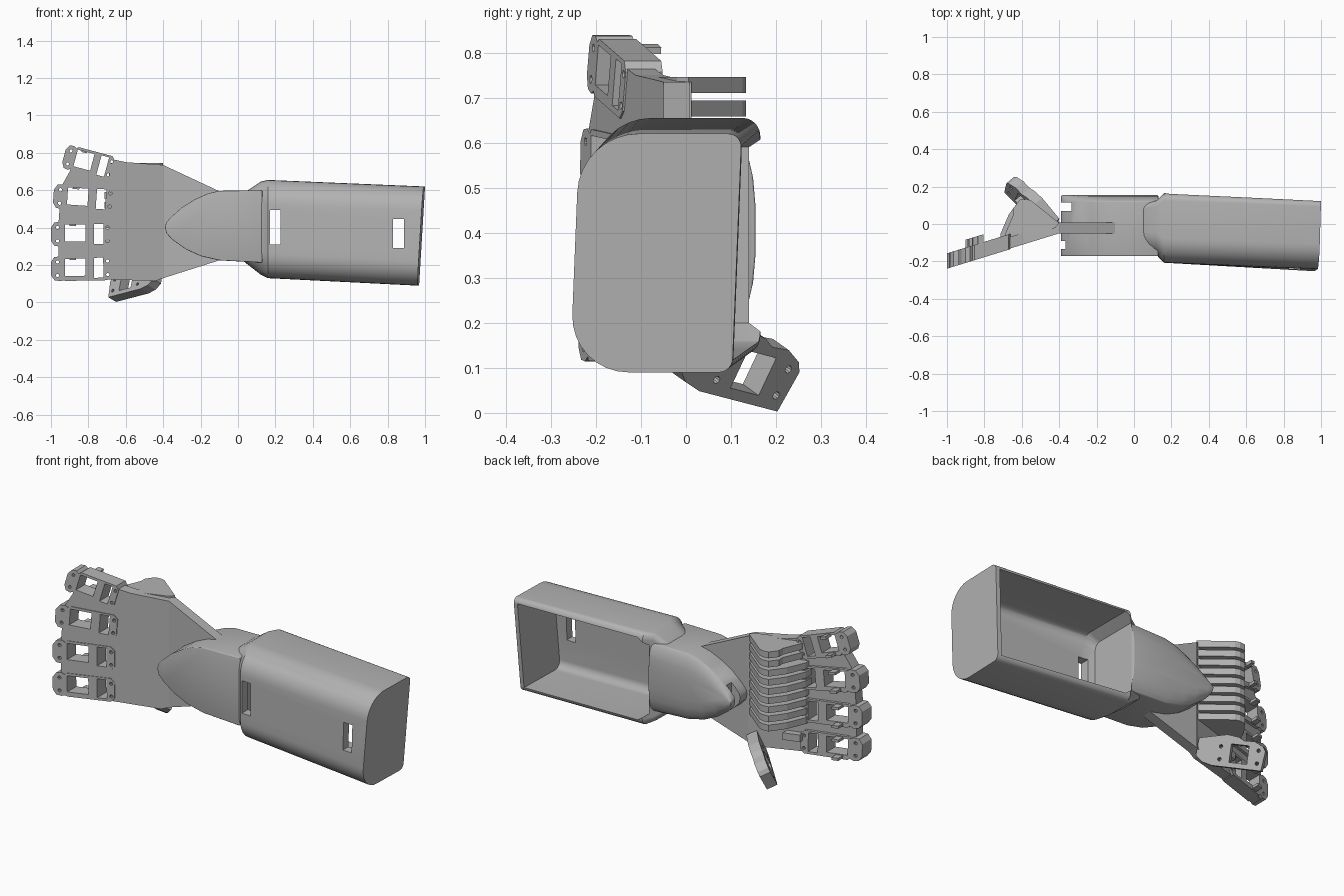
import bpy, bmesh, math
from mathutils import Vector

old = bpy.data.objects.get("Cube")
if old:
    bpy.data.objects.remove(old, do_unlink=True)

grey = bpy.data.materials.new("plain grey")
grey.use_nodes = True
COLOUR = (0.45, 0.45, 0.45, 1)
grey.diffuse_color = COLOUR
for node in grey.node_tree.nodes:
    if node.type == 'BSDF_PRINCIPLED':
        node.inputs["Base Color"].default_value = COLOUR


def loft(name, rings):
    """Skin a closed solid over rings of equal point count."""
    bm = bmesh.new()
    loops = [[bm.verts.new(p) for p in ring] for ring in rings]
    n = len(loops[0])
    for a, b in zip(loops, loops[1:]):
        for i in range(n):
            j = (i + 1) % n
            bm.faces.new((a[i], a[j], b[j], b[i]))
    bm.faces.new(loops[0])
    bm.faces.new(loops[-1])
    bmesh.ops.recalc_face_normals(bm, faces=bm.faces)
    mesh = bpy.data.meshes.new(name)
    bm.to_mesh(mesh)
    bm.free()
    mesh.materials.append(grey)
    ob = bpy.data.objects.new(name, mesh)
    bpy.context.collection.objects.link(ob)
    return ob


def prism(name, pts, d0, d1, place):
    return loft(name, [[place(a, b, d) for a, b in pts] for d in (d0, d1)])


def rect(a0, a1, b0, b1):
    return [(a0, b0), (a1, b0), (a1, b1), (a0, b1)]


def circle(a, b, r, n=10):
    return [(a + r * math.cos(math.tau * i / n), b + r * math.sin(math.tau * i / n))
            for i in range(n)]


def finish(ob, cutters=(), bevel=0):
    """Bevel, cut, and bake the modifiers into the mesh."""
    if bevel:
        m = ob.modifiers.new("bevel", 'BEVEL')
        m.width, m.segments, m.limit_method = bevel, 3, 'ANGLE'
        m.angle_limit = math.radians(50)
    for c in cutters:
        m = ob.modifiers.new("cut", 'BOOLEAN')
        m.operation, m.solver, m.object = 'DIFFERENCE', 'EXACT', c
    bpy.context.view_layer.update()
    graph = bpy.context.evaluated_depsgraph_get()
    mesh = bpy.data.meshes.new_from_object(ob.evaluated_get(graph))
    ob.modifiers.clear()
    ob.data = mesh


def smooth(ob):
    bpy.ops.object.select_all(action='DESELECT')
    ob.select_set(True)
    bpy.context.view_layer.objects.active = ob
    bpy.ops.object.shade_smooth_by_angle(angle=math.radians(35))


def discard(obs):
    for o in obs:
        bpy.data.objects.remove(o, do_unlink=True)


def upright(a, b, d):
    return Vector((a, d, b))


# Forearm: lofted shell, deep rounding on the front, open at the back
def section(x, y0, y1, z0, z1, rf, rb, slant=0):
    ring = []
    for cy, cz, r, start in ((y0 + rf, z0 + rf, rf, 180), (y1 - rb, z0 + rb, rb, 270),
                             (y1 - rb, z1 - rb, rb, 0), (y0 + rf, z1 - rf, rf, 90)):
        for k in range(9):
            t = math.radians(start + k * 90 / 8)
            y, z = cy + r * math.cos(t), cz + r * math.sin(t)
            lift = slant * (z - 0.355)
            ring.append((x + 0.06 * lift + slant * 0.03 * (y + 0.06), y + 0.04 * lift, z))
    return ring


forearm = loft("forearm_shell", [
    section(0.03, -0.14, 0.1, 0.22, 0.585, 0.1, 0.03),
    section(0.12, -0.165, 0.125, 0.15, 0.645, 0.12, 0.03),
    section(0.16, -0.207, 0.165, 0.13, 0.655, 0.13, 0.04),
    section(0.979, -0.247, 0.113, 0.09, 0.62, 0.13, 0.03, 1)])
cuts = [loft("cavity_cutter", [
    section(0.135, -0.14, 0.4, 0.2, 0.59, 0.04, 0.01),
    section(0.19, -0.158, 0.4, 0.158, 0.627, 0.045, 0.01),
    section(0.955, -0.197, 0.4, 0.118, 0.594, 0.045, 0.01, 1)])]
for x, z0, z1 in ((0.17, 0.31, 0.495), (0.83, 0.29, 0.445)):
    cuts.append(prism("strap_cutter", rect(x, x + 0.057, z0, z1), -0.4, -0.1, upright))
finish(forearm, cuts)
smooth(forearm)
discard(cuts)

# Wrist: pointed oval block with a domed back and grooves at its tip
outline = [(0.13, 0.6), (-0.1, 0.597), (-0.16, 0.583), (-0.23, 0.552), (-0.3, 0.508),
           (-0.36, 0.455), (-0.385, 0.425), (-0.39, 0.4), (-0.383, 0.37), (-0.35, 0.335),
           (-0.28, 0.285), (-0.2, 0.248), (-0.1, 0.225), (0.13, 0.213)]
wrist = loft("wrist_block", [
    [(x, y, 0.405 + (z - 0.405) * k) for x, z in outline]
    for y, k in ((-0.172, 1), (0.122, 1), (0.138, 0.85), (0.149, 0.6), (0.154, 0.3))])
cuts = [prism("groove_cutter", rect(-0.5, x, 0.2, 0.6), y, y + 0.045, upright)
        for x, y in ((-0.335, 0.07), (-0.365, -0.135))]
finish(wrist, cuts, bevel=0.02)
smooth(wrist)
discard(cuts)

# Palm: flat root inside the wrist, then a plate leaning forward
prism("palm_root", [(-0.1, 0.595), (-0.4, 0.735), (-0.4, 0.13), (-0.1, 0.225)],
      -0.05, 0.008, upright)


def front_y(x):
    return -0.05 + 0.308 * (x + 0.4)


def leaning(a, b, d):
    return Vector((a, front_y(a) + d, b))


plate = prism("palm_plate", [
    (-0.4, 0.735), (-0.6, 0.75), (-0.67, 0.765), (-0.86, 0.81), (-0.9, 0.7), (-0.945, 0.62),
    (-0.96, 0.42), (-0.96, 0.115), (-0.78, 0.125), (-0.44, 0.115), (-0.4, 0.13)],
    0, 0.062, leaning)

# Finger mounts: chamfered blocks with windows, pin holes and cord lugs
mount = [(-0.19, 0.045), (-0.17, 0.066), (0.055, 0.066), (0.065, 0.056), (0.085, 0.066),
         (0.112, 0.062), (0.13, 0.035)]
mount += [(a, -b) for a, b in reversed(mount)]
all_cuts = []
for number, (cx, cz, angle, length) in enumerate((
        (-0.825, 0.755, 15, 0.84), (-0.857, 0.56, 4, 1),
        (-0.87, 0.365, 0, 1), (-0.87, 0.182, -1, 1)), 1):
    c, s = math.cos(math.radians(angle)), math.sin(math.radians(angle))

    def place(a, b, d):
        x = cx - a * length * c + b * s
        return Vector((x, front_y(x) + d, cz + a * length * s + b * c))

    block = prism(f"finger_mount_{number}", mount, -0.004, 0.078, place)
    holes = [rect(-0.055, 0.055, -0.04, 0.052), rect(-0.15, -0.1, -0.052, 0.055)]
    holes += [circle(a, b, 0.009) for a in (0.095, -0.173) for b in (-0.036, 0.036)]
    cuts = [prism("finger_cutter", h, -0.2, 0.3, place) for h in holes]
    finish(block, cuts)
    all_cuts += cuts
    for side, b in (("lower", -0.06), ("upper", 0.045)):
        prism(f"cord_lug_{number}_{side}", rect(-0.005, 0.03, b, b + 0.015),
              0.07, 0.12, place)
finish(plate, all_cuts)
discard(all_cuts)

# Grip fins across the inside of the palm, the upper ones shorter
def flat(a, b, d):
    return Vector((a, b, d))


for i in range(9):
    z = 0.728 - 0.052 * i
    end = -0.69 if i < 2 else -0.715
    fin = [(-0.4, 0.005), (-0.55, 0.125), (-0.575, 0.133), (-0.61, 0.13), (-0.645, 0.085),
           (end + 0.045, 0.05), (end, -0.055), (end, -0.11), (-0.42, -0.02)]
    prism(f"grip_fin_{i + 1}", fin, z - 0.018, z + 0.018, flat)
prism("palm_stop", rect(-0.69, -0.6, 0.19, 0.23), 0.04, 0.1, leaning)

# Thumb mount: angled frame reaching back and down from the palm
U, V = Vector((-0.69, 0.69, -0.18)).normalized(), Vector((0.18, 0.42, 0.89)).normalized()
W = U.cross(V)
ORIGIN = Vector((-0.652, 0.203, 0.003))


def thumb_place(a, b, d):
    return ORIGIN + U * a + V * b + W * d


thumb = prism("thumb_mount", [
    (0, 0), (0.01, 0.1), (-0.005, 0.122), (-0.05, 0.143), (-0.1, 0.14), (-0.13, 0.155),
    (-0.19, 0.162), (-0.33, 0.13), (-0.335, 0.04), (-0.3, 0.012), (-0.25, 0)],
    -0.06, 0, thumb_place)
holes = [rect(-0.165, -0.075, 0.025, 0.118)]
holes += [circle(a, b, 0.009) for a in (-0.025, -0.215) for b in (0.035, 0.1)]
cuts = [prism("thumb_cutter", h, -0.2, 0.2, thumb_place) for h in holes]
finish(thumb, cuts)
discard(cuts)
